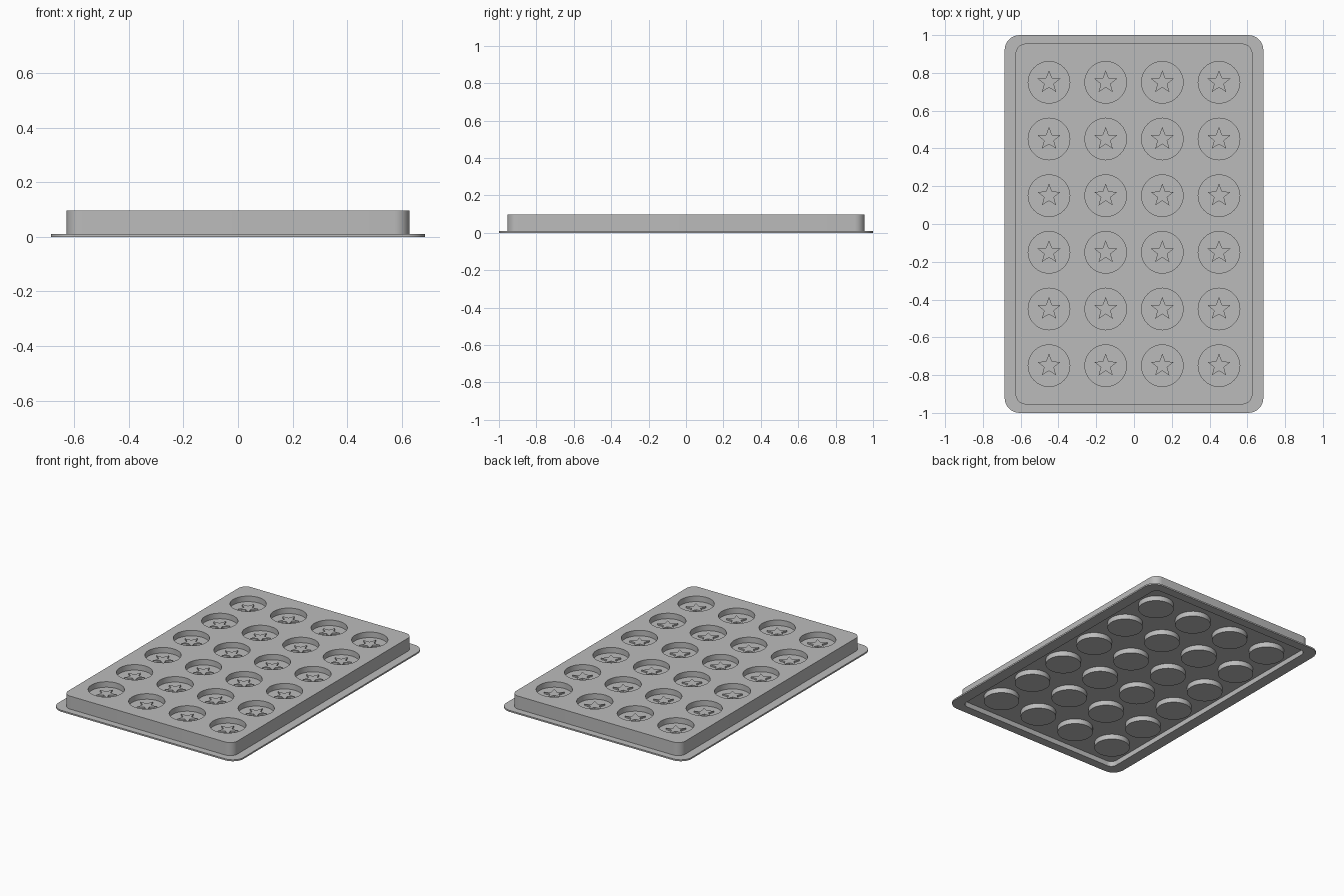
import bpy, bmesh, math

cube = bpy.data.objects.get("Cube")
if cube:
    bpy.data.objects.remove(cube, do_unlink=True)

grey = bpy.data.materials.new("plain_grey")
grey.use_nodes = True
COLOUR = (0.5, 0.5, 0.5, 1)
grey.diffuse_color = COLOUR
grey.node_tree.nodes["Principled BSDF"].inputs["Base Color"].default_value = COLOUR

# Main heights and the grid of cups
TOP, LIP, FLOOR, CEILING = 0.097, 0.01, 0.06, 0.034
CUP_R = 0.11
CENTRES = [(0.3 * (i - 1.5), 0.3 * (j - 2.5)) for i in range(4) for j in range(6)]


def rounded_rect(hx, hy, r, segs=8):
    """Counter-clockwise outline with rounded corners."""
    pts = []
    for k, (sx, sy) in enumerate([(1, 1), (-1, 1), (-1, -1), (1, -1)]):
        for s in range(segs + 1):
            a = math.pi / 2 * (k + s / segs)
            pts.append((sx * (hx - r) + r * math.cos(a), sy * (hy - r) + r * math.sin(a)))
    return pts


def polygon(n, r, inner=None):
    """Circle outline, or a star when an inner radius is given; one point faces +y."""
    return [((inner if inner and k % 2 else r) * math.cos(math.pi / 2 + math.tau * k / n),
             (inner if inner and k % 2 else r) * math.sin(math.pi / 2 + math.tau * k / n))
            for k in range(n)]


def loft(bm, sections, offset=(0, 0)):
    """Skin a list of (outline, z) sections and cap both ends."""
    rings = [[bm.verts.new((x + offset[0], y + offset[1], z)) for x, y in outline]
             for outline, z in sections]
    for a, b in zip(rings, rings[1:]):
        n = len(a)
        for k in range(n):
            bm.faces.new((a[k], a[(k + 1) % n], b[(k + 1) % n], b[k]))
    bm.faces.new(rings[0][::-1])
    bm.faces.new(rings[-1])


def make(name, bm):
    bmesh.ops.recalc_face_normals(bm, faces=bm.faces[:])
    mesh = bpy.data.meshes.new(name)
    bm.to_mesh(mesh)
    bm.free()
    mesh.materials.append(grey)
    obj = bpy.data.objects.new(name, mesh)
    bpy.context.collection.objects.link(obj)
    return obj


def prisms(name, outline, z0, z1):
    """The same prism repeated at every cup centre."""
    bm = bmesh.new()
    for c in CENTRES:
        loft(bm, [(outline, z0), (outline, z1)], c)
    return make(name, bm)


def smooth(obj):
    bpy.ops.object.select_all(action='DESELECT')
    obj.select_set(True)
    bpy.context.view_layer.objects.active = obj
    bpy.ops.object.shade_smooth_by_angle(angle=math.radians(30))


# Tray body: hollow underside, thin flange, upright walls, flat top
cavity = rounded_rect(0.61, 0.94, 0.04)
flange = rounded_rect(0.685, 1.0, 0.08)
wall = rounded_rect(0.627, 0.955, 0.055)
bm = bmesh.new()
loft(bm, [(cavity, CEILING), (cavity, 0), (flange, 0), (flange, LIP), (wall, LIP), (wall, TOP)])
tray = make("tray_body", bm)

# Round pockets cut into the top
circle = polygon(48, CUP_R)
cutter = prisms("pocket_cutter", circle, FLOOR, TOP + 0.05)
cutter.hide_render = True
cut = tray.modifiers.new("pockets", 'BOOLEAN')
cut.operation = 'DIFFERENCE'
cut.solver = 'EXACT'
cut.object = cutter
bpy.context.view_layer.objects.active = tray
bpy.ops.object.modifier_apply(modifier=cut.name)
bpy.data.objects.remove(cutter, do_unlink=True)
smooth(tray)

# Round feet below each pocket
smooth(prisms("cup_undersides", circle, 0, CEILING + 0.005))

# Low raised stars on the pocket floors
prisms("pocket_stars", polygon(10, 0.064, 0.027), FLOOR - 0.004, FLOOR + 0.01)
